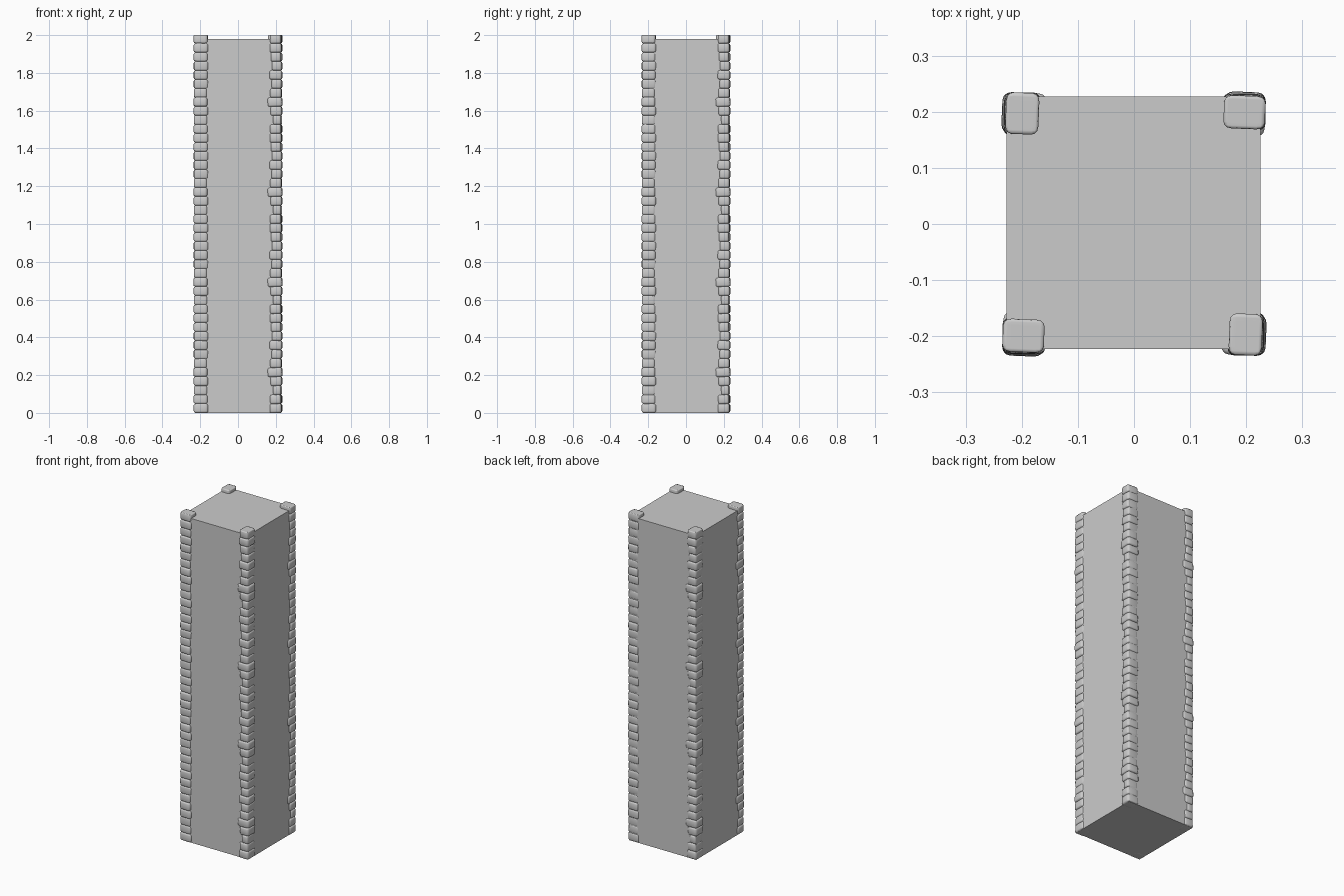
import bpy, bmesh, random
from math import pi
from mathutils import Matrix, Vector

if "Cube" in bpy.data.objects:
    bpy.data.objects.remove(bpy.data.objects["Cube"])

random.seed(4)
PITCH, COUNT = 0.0477, 42

# inner face position of each stone in the repeating run of ten
INNER = [0.168, 0.170, 0.186, 0.172, 0.157, 0.170, 0.176, 0.166, 0.178, 0.174]
# outer face position of the same stones
OUTER = [0.228, 0.226, 0.225, 0.230, 0.232, 0.227, 0.226, 0.230, 0.228, 0.225]
LONG = [0.157, 0.160, 0.163, 0.158, 0.161, 0.164, 0.158, 0.161, 0.158, 0.160]
TILT = [random.uniform(-0.05, 0.05) for _ in range(10)]


def make_object(name, bm, smooth=False):
    mesh = bpy.data.meshes.new(name)
    bm.to_mesh(mesh)
    bm.free()
    if smooth:
        for p in mesh.polygons:
            p.use_smooth = True
    obj = bpy.data.objects.new(name, mesh)
    bpy.context.collection.objects.link(obj)
    return obj


def add_stone(bm, lo, hi, tilt):
    """Pillow-like stone: a rounded box with slightly bulging sides."""
    part = bmesh.new()
    bmesh.ops.create_cube(part, size=1)
    bmesh.ops.bevel(part, geom=part.edges[:], offset=0.2, segments=3,
                    profile=0.5, affect='EDGES')
    size, mid = hi - lo, (lo + hi) / 2
    m = (Matrix.Translation(mid) @ Matrix.Rotation(tilt, 4, 'Z')
         @ Matrix.Rotation(tilt * 0.8, 4, 'Y')
         @ Matrix.Diagonal((size.x, size.y, size.z, 1)))
    part.transform(m)
    tmp = bpy.data.meshes.new("stone_tmp")
    part.to_mesh(tmp)
    part.free()
    bm.from_mesh(tmp)
    bpy.data.meshes.remove(tmp)


# square tower core
bm = bmesh.new()
bmesh.ops.create_cube(bm, size=1)
bm.transform(Matrix.Translation((-0.001, 0.002, 0.99))
             @ Matrix.Diagonal((0.452, 0.450, 1.98, 1)))
make_object("tower_core", bm)

# one column of stacked corner stones
bm = bmesh.new()
for i in range(COUNT):
    k, z = i % 10, 0.0243 + i * PITCH
    add_stone(bm, Vector((INNER[k], -0.234, z - 0.0255)),
              Vector((OUTER[k] + 0.003, -LONG[k], z + 0.0255)), TILT[k])
for v in bm.verts:
    v.co.z = min(2.0, max(0.0, v.co.z))
column = make_object("corner_stones_1", bm, smooth=True)

# the same column turned to the other three corners
for n in range(1, 4):
    copy = bpy.data.objects.new(f"corner_stones_{n + 1}", column.data)
    copy.rotation_euler.z = n * pi / 2
    bpy.context.collection.objects.link(copy)
